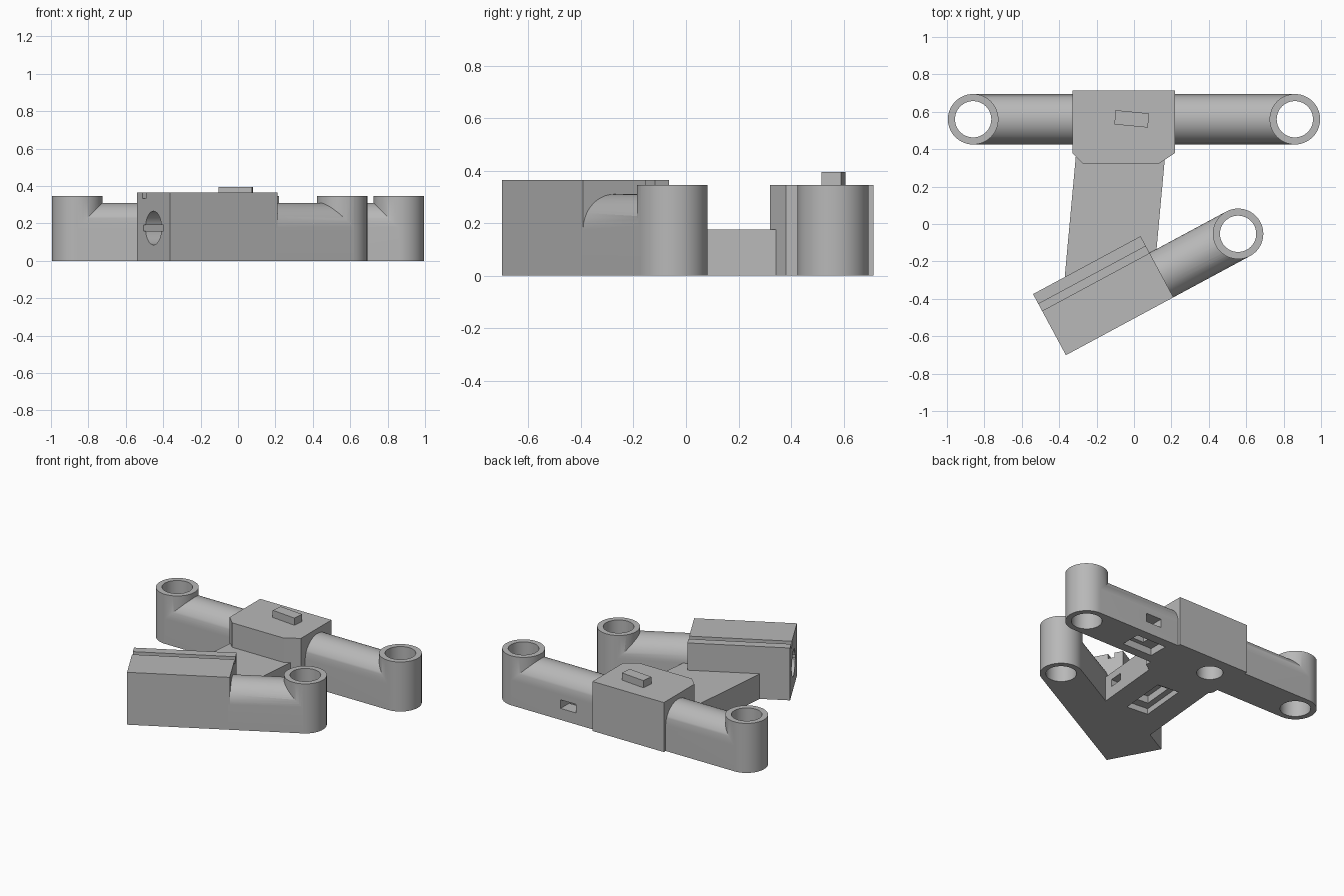
import bpy, bmesh, math
from mathutils import Matrix, Vector

cube = bpy.data.objects.get("Cube")
if cube:
    bpy.data.objects.remove(cube)

grey = bpy.data.materials.new("plain_grey")
grey.use_nodes = True
COLOUR = (0.48, 0.48, 0.48, 1)
grey.diffuse_color = COLOUR
grey.node_tree.nodes["Principled BSDF"].inputs["Base Color"].default_value = COLOUR

RADIUS, BORE, RING_H, WALL_H = 0.135, 0.097, 0.345, 0.175


def prism(name, outline, z0, z1, matrix=Matrix()):
    """Extrude a closed outline upward from z0 to z1, then place it."""
    bm = bmesh.new()
    face = bm.faces.new([bm.verts.new((x, y, z0)) for x, y in outline])
    out = bmesh.ops.extrude_face_region(bm, geom=[face])["geom"]
    bmesh.ops.translate(bm, vec=(0, 0, z1 - z0),
                        verts=[v for v in out if isinstance(v, bmesh.types.BMVert)])
    bmesh.ops.transform(bm, matrix=matrix, verts=bm.verts)
    bmesh.ops.recalc_face_normals(bm, faces=bm.faces)
    mesh = bpy.data.meshes.new(name)
    bm.to_mesh(mesh)
    bm.free()
    mesh.materials.append(grey)
    obj = bpy.data.objects.new(name, mesh)
    bpy.context.collection.objects.link(obj)
    return obj


def arc(r, x=0, y=0, turn=2 * math.pi, n=64):
    count = n if turn > 6 else n + 1
    return [(x + r * math.cos(turn * i / n), y + r * math.sin(turn * i / n))
            for i in range(count)]


def rect(x0, x1, y0, y1):
    return [(x0, y0), (x1, y0), (x1, y1), (x0, y1)]


def cylinder(name, r, x, y, z0, z1, matrix=Matrix()):
    return prism(name, arc(r, x, y), z0, z1, matrix)


def arm(name, x0, x1, y, matrix=Matrix()):
    """Flat-sided arm with a half-round top, running along x."""
    outline = [(RADIUS, -WALL_H)] + arc(RADIUS, turn=math.pi, n=32) + [(-RADIUS, -WALL_H)]
    axes = Matrix(((0, 0, 1, 0), (1, 0, 0, y), (0, 1, 0, WALL_H), (0, 0, 0, 1)))
    return prism(name, outline, x0, x1, matrix @ axes)


def combine(obj, others, operation):
    for other in others:
        mod = obj.modifiers.new(operation.lower(), "BOOLEAN")
        mod.operation, mod.object, mod.solver = operation, other, "EXACT"
    bpy.context.view_layer.update()
    graph = bpy.context.evaluated_depsgraph_get()
    mesh = bpy.data.meshes.new_from_object(obj.evaluated_get(graph))
    obj.modifiers.clear()
    obj.data = mesh
    for other in others:
        bpy.data.objects.remove(other)


# Back bar: one arm with an open ring at each end
RING_X, BAR_Y = 0.86, 0.56
back_bar = arm("back_bar", -RING_X, RING_X, BAR_Y)
combine(back_bar, [cylinder("ring", RADIUS, s * RING_X, BAR_Y, 0, RING_H) for s in (-1, 1)], "UNION")
HUB_X, HUB_R, HUB_DEPTH = -0.155, 0.083, 0.2
combine(back_bar, [cylinder("bore", BORE, s * RING_X, BAR_Y, -1, 1) for s in (-1, 1)] + [
    cylinder("hub_hole", HUB_R, HUB_X, BAR_Y, -1, HUB_DEPTH),
    # underside pocket and its opening in the back wall
    prism("pocket", rect(0.27, 0.50, 0.49, 0.63), -1, 0.05),
    prism("well", rect(0.36, 0.48, 0.52, 0.60), -1, 0.14),
    prism("side_slot", rect(0.36, 0.48, 0.56, 0.80), 0.08, 0.14)], "DIFFERENCE")

# Hub block with chamfered front corners
hub_block = prism("hub_block", [(-0.33, 0.715), (-0.33, 0.38), (-0.27, 0.32), (0.13, 0.32),
                                (0.22, 0.38), (0.22, 0.715)], 0, RING_H)
combine(hub_block, [cylinder("hub_hole", HUB_R, HUB_X, BAR_Y, -1, HUB_DEPTH)], "DIFFERENCE")

# Small turned tab on top of the hub
tab_place = Matrix.Translation((-0.012, 0.562, 0)) @ Matrix.Rotation(math.radians(-5.5), 4, "Z")
prism("top_tab", rect(-0.09, 0.09, -0.038, 0.038), RING_H - 0.01, 0.395, tab_place)

# Low stem joining hub and front block
stem = prism("stem", [(-0.303, 0.45), (-0.37, -0.28), (-0.30, -0.40), (0.05, -0.22),
                      (0.12, -0.14), (0.174, 0.45)], 0, WALL_H)
pocket_place = Matrix.Translation((-0.096, 0.07, 0)) @ Matrix.Rotation(math.radians(-5), 4, "Z")
combine(stem, [
    prism("pocket", rect(-0.08, 0.08, -0.17, 0.17), -1, 0.04, pocket_place),
    prism("well", rect(-0.04, 0.04, -0.11, 0.11), -1, 0.09, pocket_place),
    prism("side_slot", rect(0.0, 0.4, -0.07, 0.03), 0.075, 0.125)], "DIFFERENCE")

# Front block and arm share one turned frame
turn = Matrix.Rotation(math.radians(28.3), 4, "Z")
FRONT, BACK, END = -0.445, -0.074, -0.653
front_block = prism("front_block", rect(END, 0, FRONT, BACK), 0, 0.365, turn)
mid = (FRONT + BACK) / 2
sideways = turn @ Matrix(((0, 0, 1, 0), (1, 0, 0, mid), (0, 1, 0, WALL_H), (0, 0, 0, 1)))
combine(front_block, [
    prism("groove", rect(-1, 1, -0.176, -0.134), 0.333, 1, turn),
    cylinder("end_hole", 0.09, 0, 0, -1, -0.35, sideways),
    prism("end_slot", rect(-0.112, 0.112, -0.015, 0.015), -1, -0.35, sideways)], "DIFFERENCE")

ARM_Y, ARM_END = FRONT + RADIUS, 0.465
front_arm = arm("front_arm", -0.01, ARM_END, ARM_Y, turn)
combine(front_arm, [cylinder("ring", RADIUS, ARM_END, ARM_Y, 0, RING_H, turn)], "UNION")
combine(front_arm, [cylinder("bore", BORE, ARM_END, ARM_Y, -1, 1, turn)], "DIFFERENCE")

# Smooth curves, crisp edges
bpy.ops.object.select_all(action="DESELECT")
for obj in (back_bar, hub_block, front_block, front_arm):
    obj.select_set(True)
bpy.context.view_layer.objects.active = back_bar
bpy.ops.object.shade_smooth_by_angle(angle=math.radians(30))
